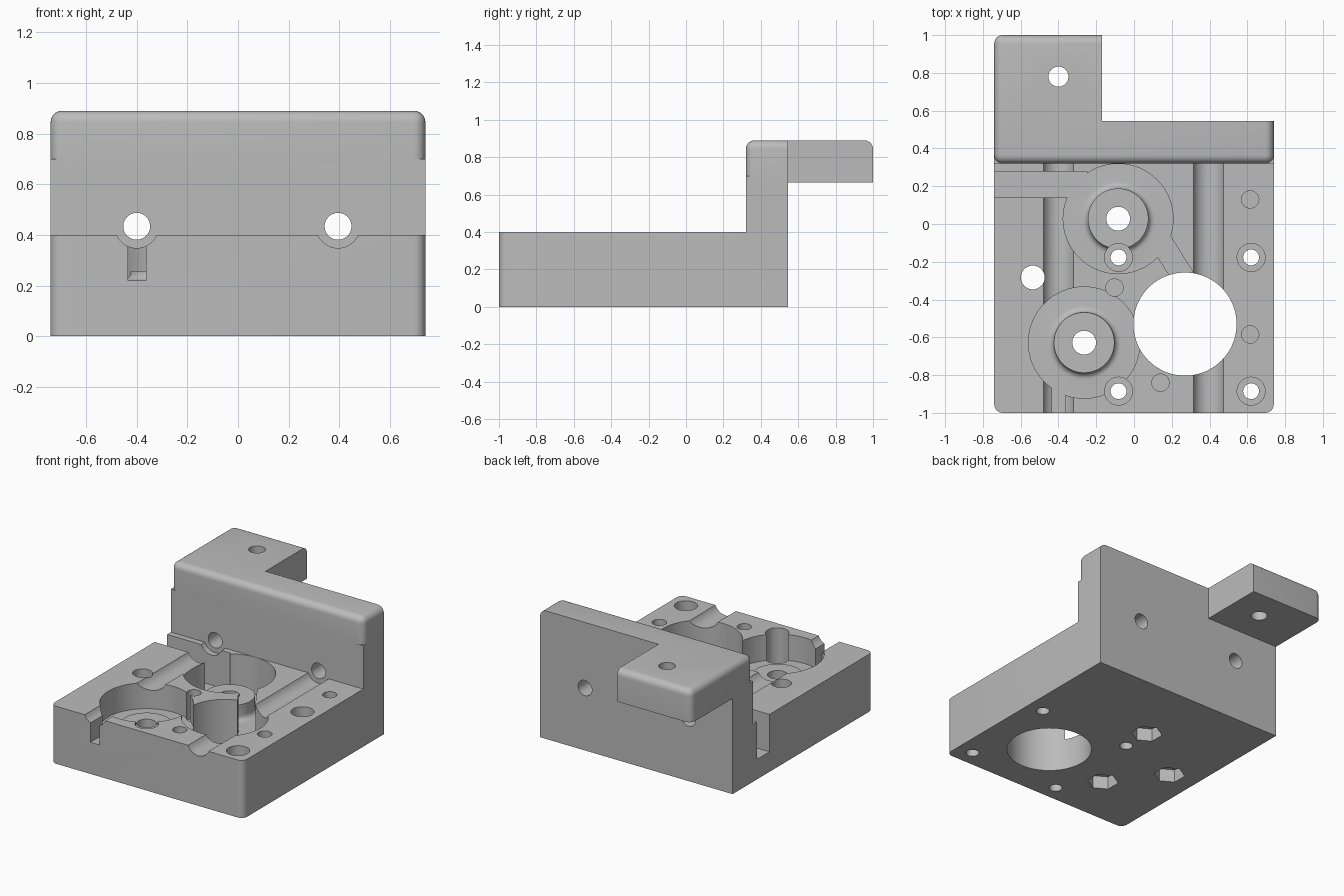
import bpy, bmesh
from math import sin, cos, pi
from mathutils import Vector

if "Cube" in bpy.data.objects:
    bpy.data.objects.remove(bpy.data.objects["Cube"])

grey = bpy.data.materials.new("plain grey")
grey.use_nodes = True
grey.diffuse_color = (0.5, 0.5, 0.5, 1)
grey.node_tree.nodes["Principled BSDF"].inputs["Base Color"].default_value = (0.5, 0.5, 0.5, 1)

AXES = {"x": lambda a, b, h: (h, a, b),
        "y": lambda a, b, h: (a, h, b),
        "z": lambda a, b, h: (a, b, h)}


def finish(name, bm):
    bmesh.ops.recalc_face_normals(bm, faces=bm.faces[:])
    mesh = bpy.data.meshes.new(name)
    bm.to_mesh(mesh)
    bm.free()
    mesh.materials.append(grey)
    obj = bpy.data.objects.new(name, mesh)
    bpy.context.collection.objects.link(obj)
    return obj


def prism(name, points, axis, low, high, round_rule=None, radius=0.045):
    """Extrude a flat outline along an axis, rounding the edges the rule picks."""
    bm = bmesh.new()
    face = bm.faces.new([bm.verts.new(AXES[axis](a, b, low)) for a, b in points])
    move = Vector(AXES[axis](0, 0, high - low))
    ext = bmesh.ops.extrude_face_region(bm, geom=[face], use_keep_orig=True)
    bmesh.ops.translate(bm, vec=move, verts=[v for v in ext["geom"] if isinstance(v, bmesh.types.BMVert)])
    bmesh.ops.recalc_face_normals(bm, faces=bm.faces[:])
    if round_rule:
        edges = [e for e in bm.edges if round_rule(*[v.co for v in e.verts])]
        bmesh.ops.bevel(bm, geom=edges, offset=radius, segments=6, profile=0.5, affect="EDGES")
    return finish(name, bm)


def ring(x, y, r, sides=48, turn=0.0):
    return [(x + r * cos(turn + 2 * pi * i / sides), y + r * sin(turn + 2 * pi * i / sides))
            for i in range(sides)]


def box(x0, x1, y0, y1):
    return [(x0, y0), (x1, y0), (x1, y1), (x0, y1)]


def pocket(name, x, y, r, floor, boss_top, boss=0.16, fillet=0.035):
    """Round pocket cutter that leaves a filleted boss in the middle."""
    path = [(0, 0.5), (r, 0.5), (r, floor)]
    for i in range(7):
        t = i / 6 * pi / 2
        path.append((boss + fillet * (1 - sin(t)), floor + fillet * (1 - cos(t))))
    path += [(boss, boss_top), (0, boss_top)]
    bm = bmesh.new()
    verts = [bm.verts.new((x + a, y, h)) for a, h in path]
    edges = [bm.edges.new(pair) for pair in zip(verts, verts[1:])]
    bmesh.ops.spin(bm, geom=verts + edges, cent=(x, y, 0), axis=(0, 0, 1),
                   angle=2 * pi, steps=64, use_duplicate=False)
    bmesh.ops.remove_doubles(bm, verts=bm.verts[:], dist=0.0005)
    return finish(name, bm)


def near(a, b):
    return abs(a - b) < 0.001


# Base with upright wall, front corners rounded
def front_corner(p, q):
    return near(p.y, -1) and near(q.y, -1) and near(p.x, q.x)


body = prism("mount_block",
             [(-1, 0), (0.545, 0), (0.545, 0.7), (0.32, 0.7), (0.32, 0.4), (-1, 0.4)],
             "x", -0.74, 0.74, front_corner)


# Wall top with rear arm, outer edges rounded
def outer_edge(p, q):
    mid = (p + q) / 2
    if near(p.z, q.z):
        on_rim = near(mid.y, 0.32) or near(abs(mid.x), 0.74) or near(mid.y, 1)
        return near(p.z, 0.89) and on_rim
    return near(mid.y, 0.32) or (near(mid.x, -0.74) and near(mid.y, 1))


arm = prism("rear_arm",
            [(-0.74, 0.32), (0.74, 0.32), (0.74, 0.545), (-0.17, 0.545), (-0.17, 1), (-0.74, 1)],
            "z", 0.665, 0.89, outer_edge)

cutters = []


def cut(name, points, axis, low, high):
    cutters.append(prism(name, points, axis, low, high))


# Rod grooves and the rod holes through the wall
for x in (-0.4, 0.395):
    cut("rod_groove", ring(x, 0.434, 0.086), "y", -1.1, 0.32)
    cut("rod_hole", ring(x, 0.434, 0.053), "y", 0.25, 0.7)

# Gear pockets, motor bore and the channels between them
GEARS = [(-0.264, -0.628), (-0.084, 0.028)]
cutters.append(pocket("front_pocket", *GEARS[0], 0.295, 0.22, 0.255))
cutters.append(pocket("rear_pocket", *GEARS[1], 0.291, 0.14, 0.25))
cut("large_bore", ring(0.27, -0.53, 0.273, 80), "z", -0.1, 0.5)
cut("front_slot", box(-0.435, -0.364, -1.1, -0.85), "z", 0.22, 0.45)
cut("side_channel", box(-0.9, -0.25, 0.14, 0.278), "z", 0.14, 0.45)
start, end, side = Vector((0.135, -0.08)), Vector((0.28, -0.312)), Vector((0.049, 0.03))
cut("link_channel", [start - side, end - side, end + side, start + side], "z", 0.14, 0.45)

# Bolt holes with hexagonal nut recesses underneath
for x, y in GEARS + [(-0.536, -0.283)]:
    cut("bolt_hole", ring(x, y, 0.063), "z", -0.1, 0.5)
    cut("nut_recess", ring(x, y, 0.1, 6, pi / 6), "z", -0.1, 0.09)

# Counterbored screw holes
for x, y in [(-0.082, -0.177), (0.62, -0.177), (0.62, -0.885), (-0.082, -0.885)]:
    cut("screw_hole", ring(x, y, 0.042, 32), "z", -0.1, 0.5)
    cut("screw_counterbore", ring(x, y, 0.074), "z", 0.1, 0.5)

# Blind pin holes and the hole through the arm
for x, y in [(0.615, 0.13), (0.615, -0.585), (0.14, -0.84), (-0.103, -0.337)]:
    cut("pin_hole", ring(x, y, 0.046, 32), "z", 0.2, 0.5)
cut("arm_hole", ring(-0.4, 0.78, 0.053), "z", 0.6, 1)

# Join the two solids, subtract the cutters and tidy up
bpy.ops.object.select_all(action="DESELECT")
bpy.context.view_layer.objects.active = body
body.select_set(True)
for other in [arm] + cutters:
    mod = body.modifiers.new(other.name, "BOOLEAN")
    mod.operation = "UNION" if other is arm else "DIFFERENCE"
    mod.solver = "EXACT"
    mod.object = other
    bpy.ops.object.modifier_apply(modifier=mod.name)
    bpy.data.objects.remove(other)
bpy.ops.object.shade_smooth_by_angle(angle=pi / 6)
